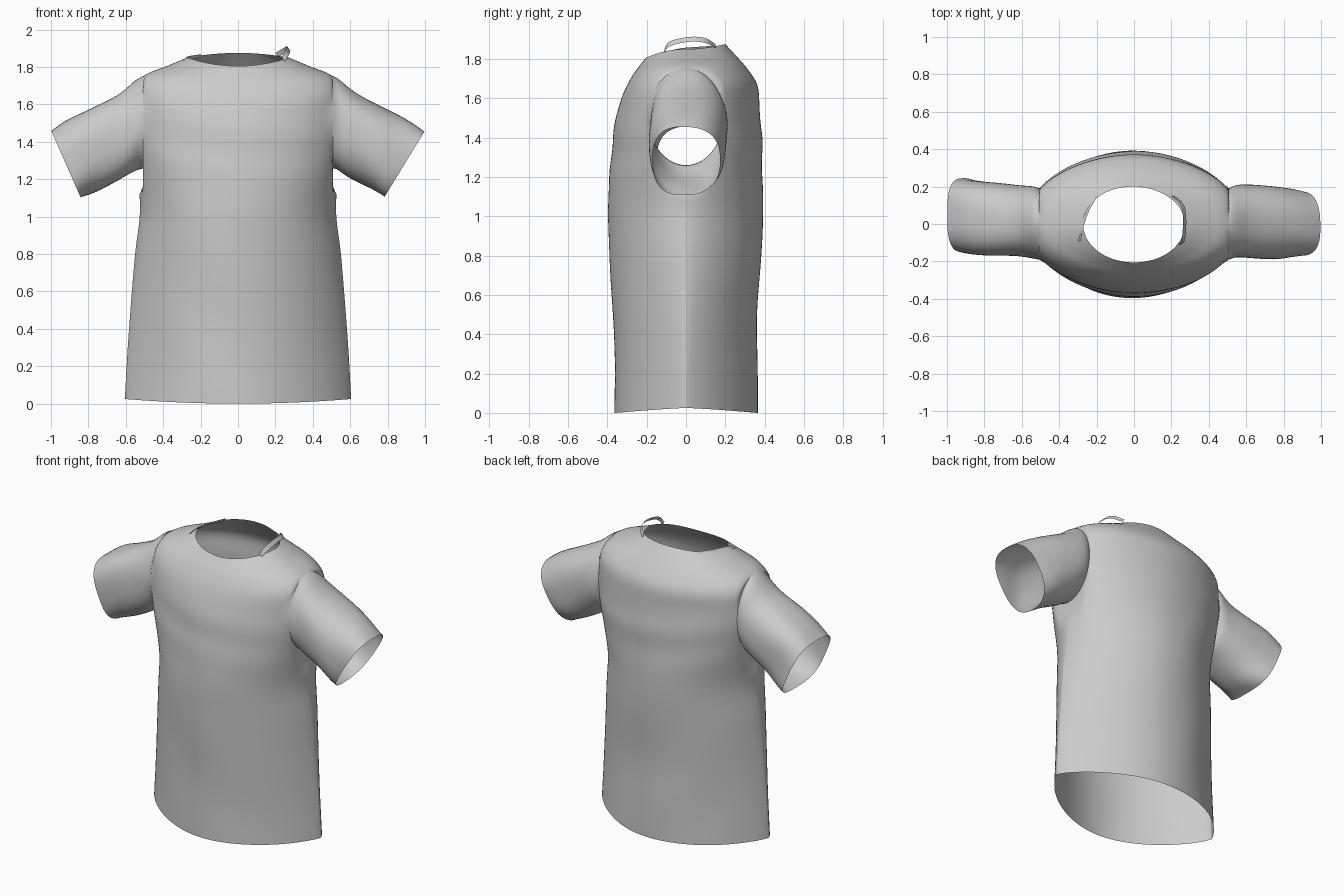
import bpy, bmesh, math
from mathutils import Vector

if "Cube" in bpy.data.objects:
    bpy.data.objects.remove(bpy.data.objects["Cube"])

fabric = bpy.data.materials.new("grey_fabric")
fabric.diffuse_color = (0.6, 0.6, 0.6, 1)
fabric.use_nodes = True
fabric.node_tree.nodes["Principled BSDF"].inputs["Base Color"].default_value = fabric.diffuse_color


def spow(v, e):
    return math.copysign(abs(v) ** e, v)


def spline(keys, steps):
    """Smooth interpolation through a list of equal-length tuples."""
    out = []
    for i in range(len(keys) - 1):
        p = [keys[max(0, min(len(keys) - 1, i + k))] for k in (-1, 0, 1, 2)]
        for s in range(steps):
            t = s / steps
            out.append([0.5 * (2 * b + (c - a) * t + (2 * a - 5 * b + 4 * c - d) * t * t
                               + (3 * b - a - 3 * c + d) * t ** 3) for a, b, c, d in zip(*p)])
    return out + [list(keys[-1])]


def loft(bm, rings, closed=True):
    rows = [[bm.verts.new(p) for p in r] for r in rings]
    n = len(rows[0])
    for a, b in zip(rows, rows[1:]):
        for i in range(n if closed else n - 1):
            j = (i + 1) % n
            bm.faces.new((a[i], a[j], b[j], b[i]))


def finish(bm, name, angle=50):
    me = bpy.data.meshes.new(name)
    bm.normal_update()
    bm.to_mesh(me)
    bm.free()
    ob = bpy.data.objects.new(name, me)
    bpy.context.collection.objects.link(ob)
    me.materials.append(fabric)
    bpy.ops.object.select_all(action='DESELECT')
    ob.select_set(True)
    bpy.context.view_layer.objects.active = ob
    bpy.ops.object.shade_smooth_by_angle(angle=math.radians(angle))
    return ob


def folds(x, z, side):
    """Soft cloth waves: diagonal drapes plus faint chest creases."""
    chest = math.exp(-((z - 1.38) / 0.2) ** 2)
    return (0.004 * math.sin(7 * x + 5 * z + side) * math.cos(4 * z - 3 * abs(x))
            + 0.004 * chest * math.sin(24 * z - 5 * x * x + 3 * x + 2 * side))


# Body: half width, front depth, back depth, z front, z side, z back, y power.
# Panels are wider than the shirt at the armholes and get cut flat at SIDE.
SIDE = 0.508
body_keys = [
    (0.605, 0.360, 0.365, 0.00, 0.025, 0.00, 1.6),
    (0.592, 0.362, 0.362, 0.25, 0.26, 0.25, 1.6),
    (0.575, 0.370, 0.362, 0.50, 0.50, 0.50, 1.5),
    (0.550, 0.388, 0.380, 0.80, 0.80, 0.80, 1.35),
    (0.524, 0.398, 0.390, 1.03, 1.03, 1.03, 1.2),
    (0.540, 0.385, 0.388, 1.24, 1.24, 1.24, 1.0),
    (0.575, 0.370, 0.382, 1.40, 1.40, 1.42, 1.0),
    (0.580, 0.345, 0.370, 1.55, 1.56, 1.56, 0.95),
    (0.565, 0.315, 0.358, 1.64, 1.68, 1.67, 0.9),
    (0.500, 0.272, 0.310, 1.72, 1.755, 1.75, 0.9),
    (0.380, 0.235, 0.250, 1.77, 1.805, 1.82, 0.95),
    (0.272, 0.208, 0.200, 1.805, 1.850, 1.875, 1.0),
]
N = 120
rings = []
for w, df, db, zf, zs, zb, ey in spline(body_keys, 5):
    ring = []
    for i in range(N):
        a = 2 * math.pi * i / N
        c, s = math.cos(a), math.sin(a)
        x = w * c
        z = zs + ((zb if s > 0 else zf) - zs) * s * s
        if z > 1.12:
            x = max(-SIDE, min(SIDE, x))
        d = (db if s > 0 else df) + folds(x, z, 0 if s > 0 else 2)
        ring.append((x, d * spow(s, ey), z))
    rings.append(ring)
bm = bmesh.new()
loft(bm, rings)

# Armholes: remove the side patch, then pull its rim onto a clean ellipse
AY, AZ, ZC = 0.19, 0.245, 1.505


def hole(p):
    return math.hypot(p.y / AY, (p.z - ZC) / AZ) if abs(p.x) > 0.42 else 9


bmesh.ops.delete(bm, geom=[f for f in bm.faces if hole(f.calc_center_median()) < 1],
                 context='FACES')
for v in bm.verts:
    if v.is_boundary and hole(v.co) < 1.5 and v.co.z < 1.79:
        k = hole(v.co)
        v.co = (math.copysign(SIDE, v.co.x), v.co.y / k, ZC + (v.co.z - ZC) / k)
finish(bm, "shirt_body")

# Sleeves: top x, top z, bottom x, bottom z, back y, front y, roundness power
shoulder = [
    (SIDE, 1.752, SIDE, 1.258, 0.191, -0.191, 1.0),
    (0.545, 1.728, 0.535, 1.248, 0.203, -0.182, 0.95),
]
sleeves = {
    "right_sleeve": (1, shoulder + [
        (0.640, 1.660, 0.590, 1.215, 0.210, -0.182, 0.90),
        (0.800, 1.572, 0.680, 1.165, 0.205, -0.185, 0.86),
        (0.910, 1.510, 0.740, 1.130, 0.190, -0.180, 0.82),
        (0.997, 1.455, 0.785, 1.108, 0.170, -0.172, 0.78)]),
    "left_sleeve": (-1, shoulder + [
        (0.640, 1.650, 0.600, 1.215, 0.205, -0.175, 0.86),
        (0.800, 1.575, 0.700, 1.165, 0.220, -0.170, 0.78),
        (0.910, 1.520, 0.780, 1.125, 0.235, -0.160, 0.72),
        (0.997, 1.455, 0.840, 1.100, 0.245, -0.150, 0.66)]),
}
M = 56
for name, (side, keys) in sleeves.items():
    rings = []
    for r, (tx, tz, bx, bz, yb, yf, e) in enumerate(spline(keys, 5)):
        top, bot = Vector((tx, 0, tz)), Vector((bx, 0, bz))
        mid, half = (top + bot) / 2, (top - bot) / 2
        ring = []
        for i in range(M):
            a = 2 * math.pi * i / M
            u, v = spow(math.cos(a), e), spow(math.sin(a), e)
            # shallow wrinkles running around the sleeve
            k = 1 + 0.018 * math.sin(3 * a + 0.35 * r + side) * min(1, r / 6)
            p = mid + half * u * k
            y = (yb + yf) / 2 + (yb - yf) / 2 * v * k
            ring.append((side * p.x, y, p.z))
        rings.append(ring)
    bm = bmesh.new()
    loft(bm, rings)
    bmesh.ops.recalc_face_normals(bm, faces=bm.faces)
    finish(bm, name)

# Loose neckline strips arching over each shoulder seam: x, y, z, width
strips = {
    "right_neck_strip": [(0.235, -0.11, 1.85, 0.03), (0.255, -0.08, 1.89, 0.035),
                         (0.262, 0.02, 1.912, 0.035), (0.25, 0.10, 1.905, 0.035),
                         (0.20, 0.15, 1.875, 0.03)],
    "left_neck_strip": [(-0.285, -0.09, 1.84, 0.03), (-0.272, -0.02, 1.855, 0.03),
                        (-0.240, 0.07, 1.862, 0.03), (-0.195, 0.15, 1.868, 0.03)],
}
for name, keys in strips.items():
    bm = bmesh.new()
    loft(bm, [[(x, y, z), (x + math.copysign(w * 0.5, x), y, z - w * 0.7)]
              for x, y, z, w in spline(keys, 6)], closed=False)
    finish(bm, name)
